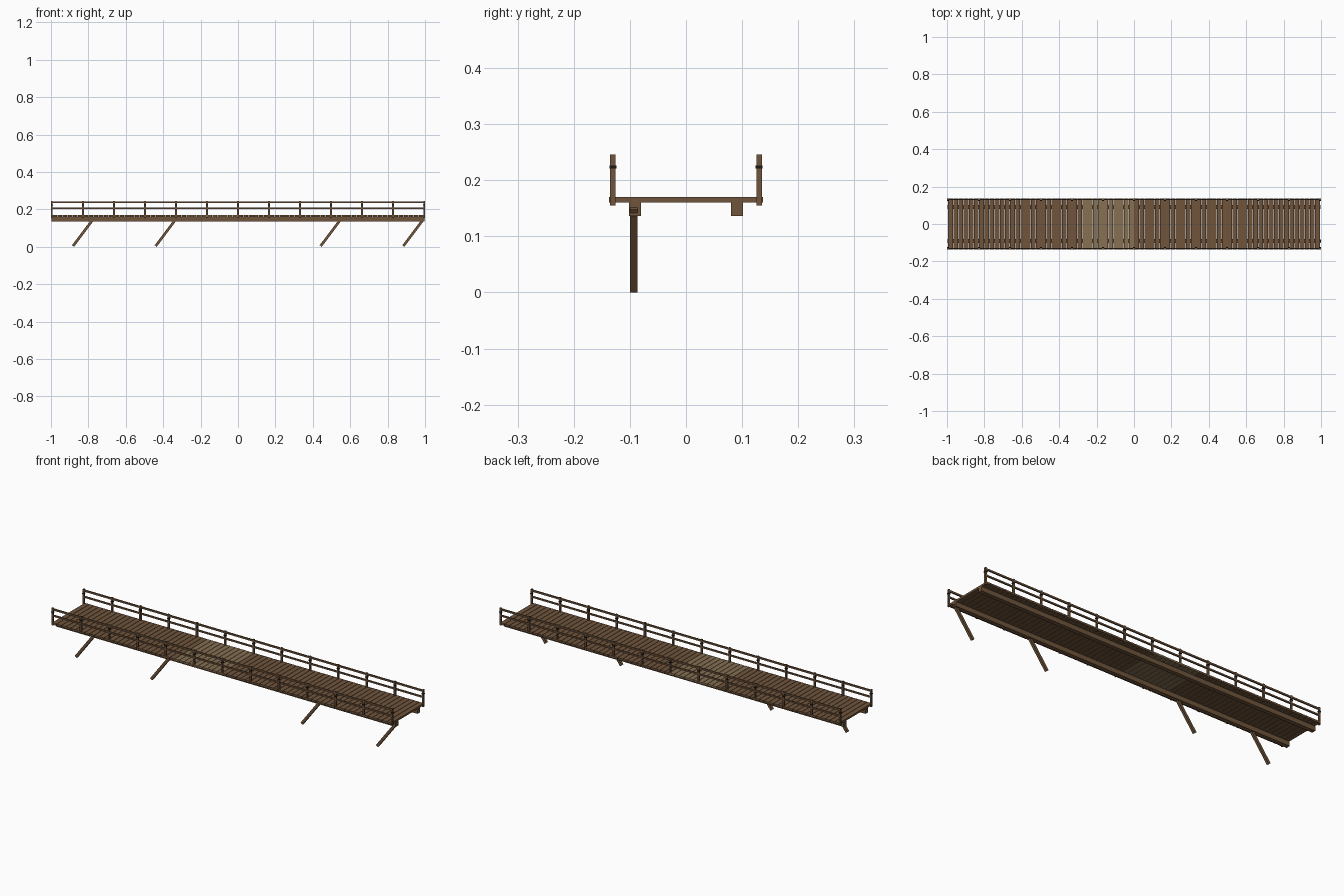
import bpy, bmesh, math
from mathutils import Matrix, Vector

if "Cube" in bpy.data.objects:
    bpy.data.objects.remove(bpy.data.objects["Cube"])


def material(name, rgb):
    m = bpy.data.materials.new(name)
    m.diffuse_color = (*rgb, 1)
    m.use_nodes = True
    m.node_tree.nodes["Principled BSDF"].inputs["Base Color"].default_value = m.diffuse_color
    return m


WOOD = material("brown_wood", (0.16, 0.09, 0.045))
PALE = material("pale_wood", (0.24, 0.16, 0.085))
DARK = material("dark_band", (0.012, 0.01, 0.008))


def boxes(name, items, mat):
    """One object from (centre, size, tilt about y) boxes."""
    bm = bmesh.new()
    for centre, size, tilt in items:
        mtx = (Matrix.Translation(Vector(centre)) @ Matrix.Rotation(tilt, 4, 'Y')
               @ Matrix.Diagonal((*size, 1)))
        bmesh.ops.create_cube(bm, size=1, matrix=mtx)
    me = bpy.data.meshes.new(name)
    bm.to_mesh(me)
    bm.free()
    me.materials.append(mat)
    ob = bpy.data.objects.new(name, me)
    bpy.context.collection.objects.link(ob)
    return ob


# Deck planks, with a paler run left of the middle
COUNT, LENGTH = 72, 1.99
pitch = LENGTH / COUNT
planks, pale = [], []
for i in range(COUNT):
    x = -LENGTH / 2 + pitch * (i + 0.5)
    group = pale if -0.28 < x < 0 else planks
    group.append(((x, 0, 0.165), (pitch - 0.002, 0.275, 0.010), 0))
boxes("deck_planks", planks, WOOD)
boxes("pale_deck_planks", pale, PALE)

# Two long beams under the deck
for side, y in (("front", -0.091), ("back", 0.091)):
    boxes(side + "_beam", [((0, y, 0.148), (1.992, 0.022, 0.024), 0)], WOOD)

# Railings: posts, two rails and dark bands on each side
POSTS = 13
xs = [-0.995 + 1.99 * i / (POSTS - 1) for i in range(POSTS)]
for side, y in (("front", -0.1305), ("back", 0.1305)):
    boxes(side + "_posts",
          [((x, y, 0.2005), (0.009, 0.009, 0.091), 0) for x in xs], WOOD)
    boxes(side + "_post_bands",
          [((x, y, 0.2235), (0.0115, 0.0125, 0.005), 0) for x in xs], DARK)
    boxes(side + "_top_rail", [((0, y, 0.2385), (1.994, 0.007, 0.009), 0)], WOOD)
    boxes(side + "_middle_rail", [((0, y, 0.2055), (1.994, 0.007, 0.008), 0)], WOOD)

# Slanted legs below the front beam
TILT = math.radians(36.9)
THICK, LEG = 0.014, 0.185
lift = THICK / 2 * math.sin(TILT)
legs = []
for foot in (-0.882, -0.44, 0.442, 0.884):
    centre = (foot + LEG / 2 * math.sin(TILT), -0.093,
              lift + LEG / 2 * math.cos(TILT))
    legs.append((centre, (THICK, 0.013, LEG), TILT))
boxes("slanted_legs", legs, WOOD)
